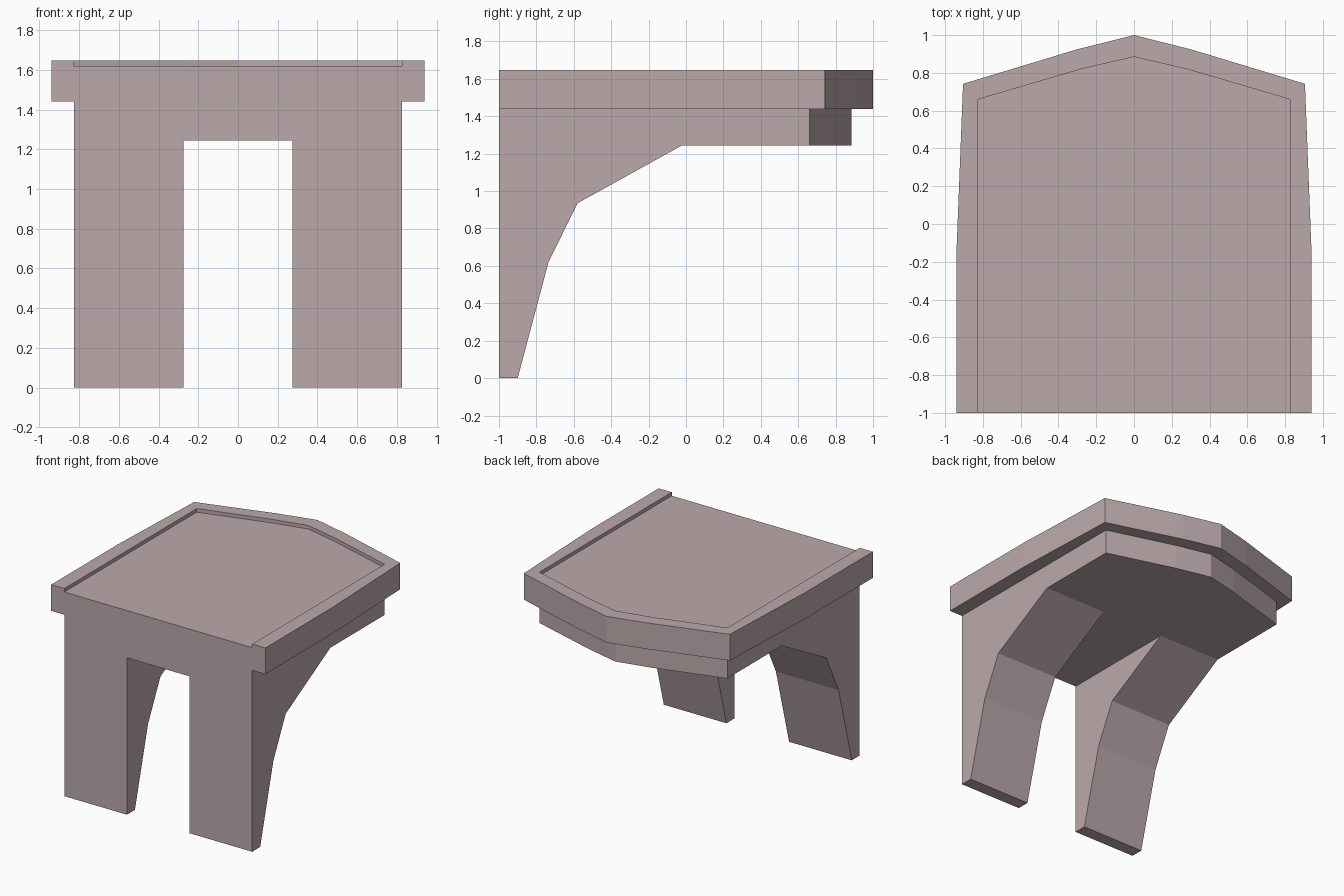
import bpy, bmesh

if "Cube" in bpy.data.objects:
    bpy.data.objects.remove(bpy.data.objects["Cube"])

mat = bpy.data.materials.new("dusty_mauve")
mat.diffuse_color = (0.50, 0.40, 0.41, 1)
mat.use_nodes = True
mat.node_tree.nodes["Principled BSDF"].inputs["Base Color"].default_value = mat.diffuse_color


def build(name, faces):
    """Make an object from a list of faces given as 3D corner lists."""
    bm = bmesh.new()
    for f in faces:
        bm.faces.new([bm.verts.new(p) for p in f])
    bmesh.ops.remove_doubles(bm, verts=bm.verts, dist=1e-4)
    me = bpy.data.meshes.new(name)
    bm.to_mesh(me)
    bm.free()
    me.materials.append(mat)
    ob = bpy.data.objects.new(name, me)
    bpy.context.collection.objects.link(ob)
    return ob


def walls(path, z0, z1):
    """Vertical walls along a plan path, facing to the right of travel."""
    return [[(*a, z0), (*b, z0), (*b, z1), (*a, z1)] for a, b in zip(path, path[1:])]


def flat(poly, z, up=True):
    return [[(*p, z) for p in (poly if up else poly[::-1])]]


def ring(outer, inner, z, up=True):
    """Flat border between two matching plan paths."""
    out = []
    for a, b, c, d in zip(outer, outer[1:], inner[1:], inner):
        out += flat([a, b, c, d], z, up)
    return out


def mirrored(half):
    """Complete a right-hand path, ending on the centre line, to the left."""
    return half + [(-x, y) for x, y in half[-2::-1]]


LEG_X0, LEG_X1 = 0.275, 0.825
Z_BODY, Z_TRAY, Z_FLOOR, Z_TOP = 1.245, 1.44, 1.62, 1.648
outer = mirrored([(0.94, -1), (0.94, -0.15), (0.905, 0.742), (0.3, 0.925), (0, 1)])
inner = mirrored([(0.825, -1), (0.825, -0.15), (0.825, 0.66), (0.28, 0.82), (0, 0.885)])

# Tray: raised border on three sides, open at the front
tray = walls(outer, Z_TRAY, Z_TOP) + ring(outer, inner, Z_TOP)
tray += ring(outer, inner, Z_TRAY, False)
tray += walls(inner[::-1], Z_FLOOR, Z_TOP) + flat(inner, Z_FLOOR)
tray += walls([outer[-1], inner[-1], inner[0], outer[0]], Z_TRAY, Z_FLOOR)
for a, b in ((outer[-1], inner[-1]), (inner[0], outer[0])):
    tray += walls([a, b], Z_FLOOR, Z_TOP)
build("tray", tray)

# Body under the tray, its underside cut away where the legs join
body = walls(inner + [inner[0]], Z_BODY, Z_TRAY)
under = [(LEG_X0, -1), (LEG_X0, -0.02), (LEG_X1, -0.02)] + inner[2:-2]
under += [(-LEG_X1, -0.02), (-LEG_X0, -0.02), (-LEG_X0, -1)]
body += flat(under, Z_BODY, False)
build("body", body)

# Bracket legs: a curved side profile swept across their width
profile = [(-1, 0), (-0.9, 0), (-0.735, 0.62), (-0.58, 0.935), (-0.02, Z_BODY), (-1, Z_BODY)]
for side, x0, x1 in (("left", -LEG_X1, -LEG_X0), ("right", LEG_X0, LEG_X1)):
    leg = [[(x1, *p) for p in profile], [(x0, *p) for p in profile[::-1]]]
    for i, a in enumerate(profile):
        b = profile[(i + 1) % len(profile)]
        if i != 4:  # the top is open where it meets the body
            leg.append([(x0, *a), (x0, *b), (x1, *b), (x1, *a)])
    build(side + "_leg", leg)
